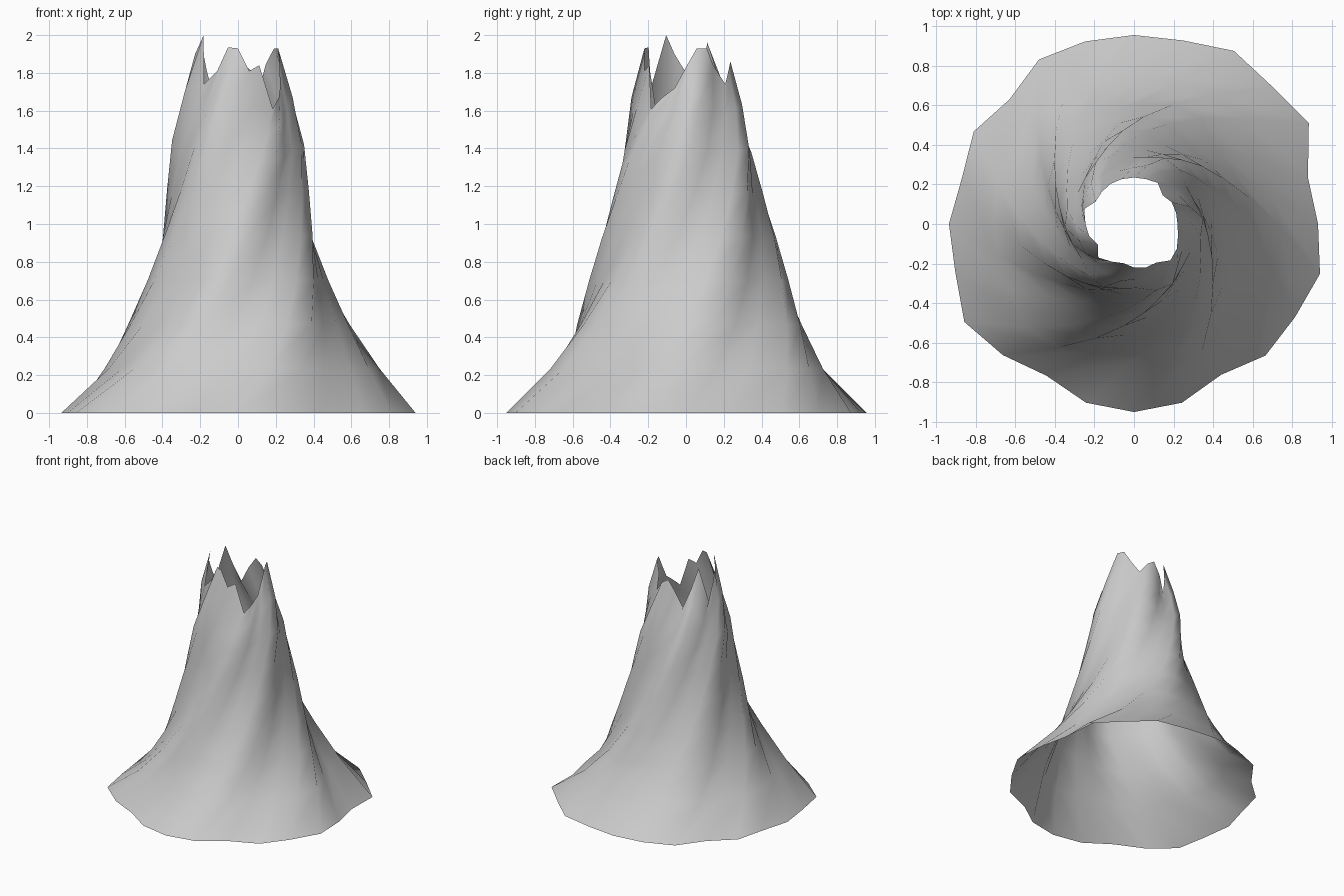
import bpy, bmesh
from math import sin, cos, pi, radians

SIDES, RINGS, TWIST, TOP = 24, 8, 105, 1.87
# radius of the flared foot, every 15 degrees
FOOT = [.93, .91, 1.02, .985, 1.01, .96, .955, .955, .96, .89, .935, .90,
        .935, .935, .99, .937, .885, .935, .95, .935, .88, .94, .94, .973]
# height and radius of the broken rim, every 15 degrees
RIM_Z = [1.83, 1.93, 1.93, 1.84, 1.74, 1.82, 1.86, 1.77, 1.64, 1.80, 1.96, 1.68,
         1.80, 1.90, 2.00, 1.74, 1.81, 1.935, 1.93, 1.81, 1.84, 1.61, 1.67, 1.72]
RIM_R = [.22, .22, .22, .205, .24, .235, .235, .235, .235, .23, .225, .27,
         .245, .235, .21, .255, .22, .205, .22, .228, .225, .26, .25, .23]
# mean radius and ridge depth per ring
PROFILE = [.945, .718, .575, .475, .41, .363, .335, .285, .23]
RIDGE = [0, .018, .022, .022, .021, .02, .019, .015, 0]

bm = bmesh.new()
rings = []
shift = TWIST * SIDES // 360
for k in range(RINGS + 1):
    t = k / RINGS
    ring = []
    for i in range(SIDES):
        a0 = 360 * i / SIDES
        a = radians(a0 + TWIST * t)
        j = (i + shift) % SIDES
        # six twisting ridges between the irregular foot and rim
        r = PROFILE[k] + RIDGE[k] * cos(radians(6 * (a0 - 40)))
        r += (FOOT[i] - .945) * (1 - t) ** 4 + (RIM_R[j] - .23) * t ** 8
        z = t * TOP + (RIM_Z[j] - TOP) * t ** 4
        # middle of the trunk is slightly deeper than wide and leans back
        bulge = sin(pi * t) ** 2
        y = r * sin(a) * (1 + .08 * bulge) + .012 * bulge
        ring.append(bm.verts.new((r * cos(a), y, z)))
    rings.append(ring)

# open shell between the rings
for low, high in zip(rings, rings[1:]):
    for i in range(SIDES):
        j = (i + 1) % SIDES
        bm.faces.new((low[i], low[j], high[j], high[i]))
for f in bm.faces:
    f.smooth = True

mesh = bpy.data.meshes.new("hollow_stump")
bm.to_mesh(mesh)
bm.free()
stump = bpy.data.objects.new("hollow_stump", mesh)
bpy.context.collection.objects.link(stump)
